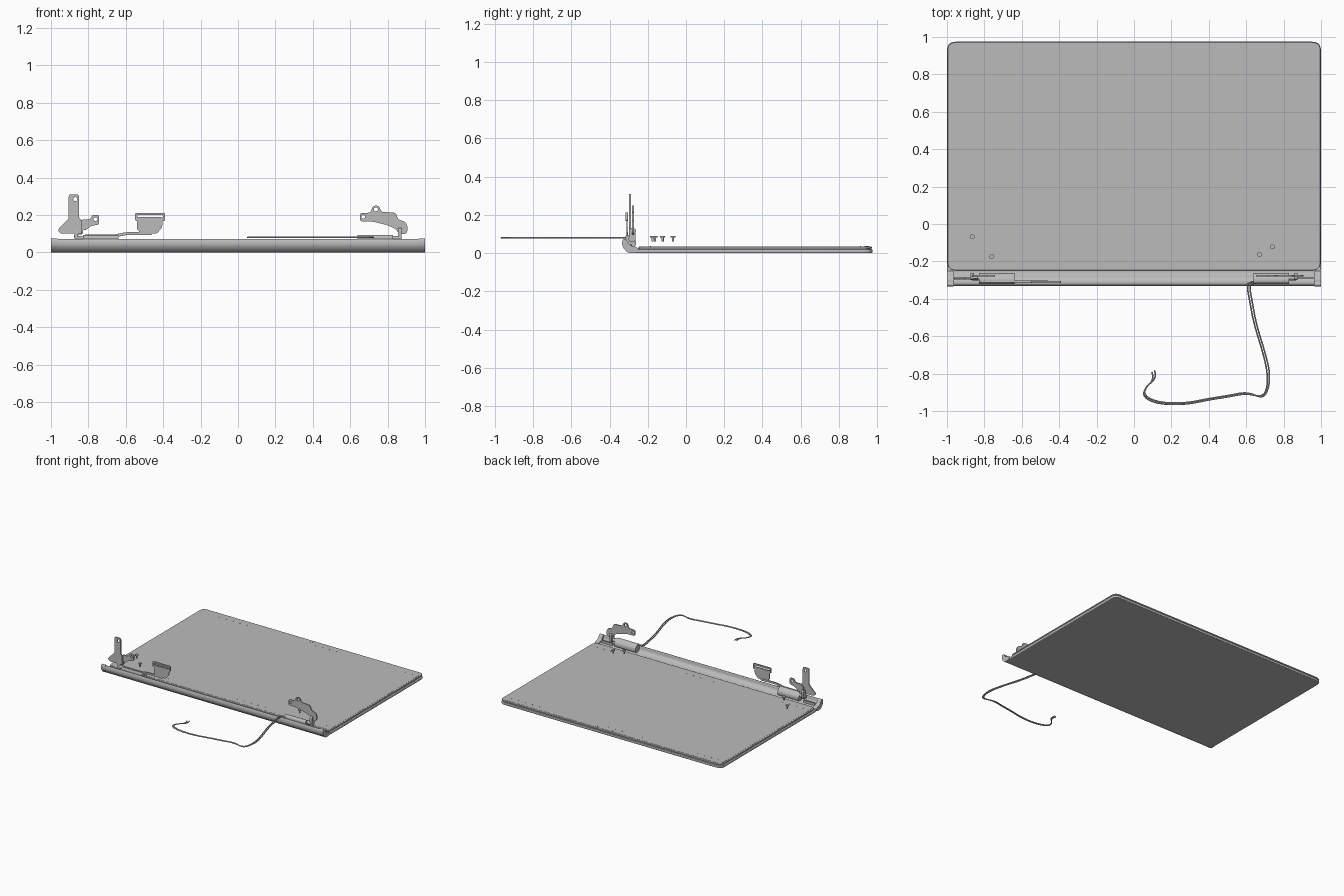
import bpy, math
from mathutils import Matrix, Vector

cube = bpy.data.objects.get("Cube")
if cube:
    bpy.data.objects.remove(cube)


def material(name, value):
    m = bpy.data.materials.new(name)
    m.use_nodes = True
    col = (value, value, value, 1)
    m.diffuse_color = col
    m.node_tree.nodes["Principled BSDF"].inputs["Base Color"].default_value = col
    return m


GREY = material("satin grey", 0.5)

# Local x, y, depth directions for each facing
FACING = {
    "up": Matrix.Identity(3),
    "front": Matrix(((1, 0, 0), (0, 0, -1), (0, 1, 0))),
    "side": Matrix(((0, 0, 1), (1, 0, 0), (0, 1, 0))),
}


def finish(curve, name, matrix):
    """Turn a curve into a mesh object with the grey finish."""
    tmp = bpy.data.objects.new(name, curve)
    bpy.context.collection.objects.link(tmp)
    tmp.matrix_world = matrix
    bpy.context.view_layer.update()
    mesh = bpy.data.meshes.new_from_object(tmp.evaluated_get(bpy.context.evaluated_depsgraph_get()))
    bpy.data.objects.remove(tmp)
    mesh.name = name
    mesh.materials.clear()
    mesh.materials.append(GREY)
    ob = bpy.data.objects.new(name, mesh)
    ob.matrix_world = matrix
    bpy.context.collection.objects.link(ob)
    bpy.context.view_layer.objects.active = ob
    for o in bpy.context.selected_objects:
        o.select_set(False)
    ob.select_set(True)
    bpy.ops.object.shade_smooth_by_angle(angle=math.radians(35))
    return ob


def slab(name, outlines, facing, lo, hi, bevel=0):
    """Extrude closed outlines (the later ones are holes) from lo to hi."""
    c = bpy.data.curves.new(name, "CURVE")
    c.dimensions, c.fill_mode = "2D", "BOTH"
    c.extrude = (hi - lo) / 2 - bevel
    c.bevel_depth, c.bevel_resolution, c.offset = bevel, 2, -bevel
    for pts in outlines:
        s = c.splines.new("POLY")
        s.points.add(len(pts) - 1)
        for p, q in zip(s.points, pts):
            p.co = (q[0], q[1], 0, 1)
        s.use_cyclic_u = True
    rot = FACING[facing]
    depth = -(lo + hi) / 2 if facing == "front" else (lo + hi) / 2
    return finish(c, name, Matrix.Translation(rot @ Vector((0, 0, depth))) @ rot.to_4x4())


def circle(x, y, r, n=20):
    return [(x + r * math.cos(i * math.tau / n), y + r * math.sin(i * math.tau / n)) for i in range(n)]


def rounded(pts, r, n=5):
    """Round every corner of a polygon."""
    out = []
    for i, p in enumerate(pts):
        p, a, b = Vector(p), Vector(pts[i - 1]), Vector(pts[(i + 1) % len(pts)])
        s = p + (a - p).normalized() * min(r, (a - p).length * 0.48)
        e = p + (b - p).normalized() * min(r, (b - p).length * 0.48)
        for k in range(n + 1):
            t = k / n
            out.append(s * (1 - t) ** 2 + p * 2 * t * (1 - t) + e * t * t)
    return out


def rect(x0, x1, y0, y1, r):
    return rounded([(x0, y0), (x1, y0), (x1, y1), (x0, y1)], r)


def tube(name, pts, r):
    c = bpy.data.curves.new(name, "CURVE")
    c.dimensions, c.bevel_depth, c.bevel_resolution = "3D", r, 2
    s = c.splines.new("NURBS")
    s.points.add(len(pts) - 1)
    for p, q in zip(s.points, pts):
        p.co = (*q, 1)
    s.order_u, s.use_endpoint_u, s.resolution_u = 3, True, 6
    c.use_fill_caps = True
    return finish(c, name, Matrix.Identity(4))


# Lid shell, bezel and screen
slab("back_cover", [rect(-1, 1, -0.28, 0.975, 0.05)], "up", 0, 0.02, 0.005)
slab("inner_frame", [rect(-0.99, 0.99, -0.26, 0.966, 0.045)], "up", 0.018, 0.024)
slab("bezel", [rect(-0.997, 0.997, -0.248, 0.972, 0.045)], "up", 0.023, 0.034, 0.003)
slab("screen", [rect(-0.985, 0.985, -0.235, 0.96, 0.035)], "up", 0.03, 0.035)

# Camera, sensors and rows of tiny pads
for name, x, r in (("camera", 0, 0.011), ("sensor", 0.055, 0.004), ("microphone", 0.135, 0.004)):
    slab(name, [circle(x, 0.945, r)], "up", 0.03, 0.037)
for y in (-0.185, 0.912):
    for i in range(-15, 16):
        slab("pad", [circle(i * 0.062, y, 0.003, 8)], "up", 0.03, 0.036)

# Hinge cover: curved trough along the front edge, with end caps
trough = rounded([(-0.25, 0), (-0.305, 0), (-0.334, 0.035), (-0.33, 0.072), (-0.318, 0.072),
                  (-0.315, 0.045), (-0.295, 0.028), (-0.25, 0.02)], 0.02)
slab("hinge_cover", [trough], "side", -0.965, 0.965)
cap = rounded([(-0.25, 0), (-0.305, 0), (-0.335, 0.035), (-0.333, 0.074), (-0.312, 0.074),
               (-0.295, 0.04), (-0.25, 0.03)], 0.018)
for side, x in (("right", -0.983), ("left", 0.983)):
    slab(side + "_end_cap", [cap], "side", x - 0.017, x + 0.017)

# Hinge barrels and their mounts
for side, s in (("right", -1), ("left", 1)):
    a, b = sorted((s * 0.64, s * 0.83))
    barrel = rounded([(-0.318, 0.05), (-0.318, 0.092), (-0.29, 0.095), (-0.262, 0.07), (-0.262, 0.035), (-0.3, 0.03)], 0.014)
    slab(side + "_hinge_barrel", [barrel], "side", a, b)
    a, b = sorted((s * 0.83, s * 0.865))
    slab(side + "_hinge_pin", [circle(-0.287, 0.075, 0.014)], "side", a, b)
    a, b = sorted((s * 0.855, s * 0.875))
    slab(side + "_hinge_tab", [rounded([(-0.3, 0.06), (-0.265, 0.06), (-0.262, 0.13), (-0.298, 0.13)], 0.012)], "side", a, b)
    a, b = sorted((s * 0.86, s * 0.96))
    slab(side + "_hinge_leaf", [rect(a, b, -0.295, -0.283, 0.003)], "up", 0.02, 0.045)

# Right hinge bracket: upright strap, foot and arm
strap = [(-0.905, 0.31), (-0.85, 0.31), (-0.85, 0.185), (-0.835, 0.17), (-0.835, 0.1), (-0.95, 0.1),
         (-0.965, 0.12), (-0.905, 0.18)]
slab("right_bracket_strap", [rounded(strap, 0.012), circle(-0.87, 0.285, 0.011)], "front", -0.298, -0.288)
arm = [(-0.865, 0.095), (-0.865, 0.155), (-0.84, 0.175), (-0.79, 0.175), (-0.78, 0.2), (-0.742, 0.2),
       (-0.742, 0.15), (-0.79, 0.14), (-0.81, 0.12), (-0.83, 0.12), (-0.83, 0.095)]
slab("right_bracket_arm", [rounded(arm, 0.012), circle(-0.762, 0.178, 0.01)], "front", -0.282, -0.272)
slab("right_bracket_bridge", [rect(-0.863, -0.835, -0.296, -0.274, 0.003)], "up", 0.1, 0.125)

# Left hinge bracket: hooked plate with an eyelet
hook = [(0.652, 0.165), (0.652, 0.212), (0.71, 0.212), (0.72, 0.25), (0.755, 0.25), (0.765, 0.217),
        (0.845, 0.212), (0.855, 0.175), (0.895, 0.165), (0.91, 0.13), (0.9, 0.098), (0.86, 0.098),
        (0.845, 0.125), (0.8, 0.145), (0.72, 0.165)]
slab("left_bracket", [rounded(hook, 0.016), circle(0.737, 0.23, 0.011), circle(0.67, 0.19, 0.01)],
     "front", -0.282, -0.272)

# Display ribbon and connector
ribbon = [(-0.82, 0.082), (-0.82, 0.096), (-0.66, 0.096), (-0.6, 0.108), (-0.46, 0.108), (-0.46, 0.092),
          (-0.59, 0.094), (-0.65, 0.082)]
slab("display_ribbon", [rounded(ribbon, 0.01)], "front", -0.312, -0.302)
plug = [(-0.54, 0.17), (-0.54, 0.19), (-0.405, 0.19), (-0.405, 0.135), (-0.435, 0.1), (-0.52, 0.1), (-0.54, 0.125)]
slab("connector_flap", [rounded(plug, 0.01)], "front", -0.312, -0.305)
slab("connector_clip", [rect(-0.55, -0.39, 0.168, 0.212, 0.01), rect(-0.538, -0.402, 0.186, 0.2, 0.004)],
     "front", -0.316, -0.304)

# Loose mounting screws
for x, y in ((-0.865, -0.068), (-0.76, -0.175), (0.74, -0.122), (0.67, -0.162)):
    slab("screw_head", [circle(x, y, 0.013)], "up", 0.082, 0.09)
    slab("screw_shank", [circle(x, y, 0.006, 12)], "up", 0.06, 0.083)

# Antenna wires trailing from the left hinge
path = [(0.66, -0.305), (0.61, -0.31), (0.605, -0.34), (0.62, -0.42), (0.64, -0.53), (0.69, -0.69), (0.715, -0.8), (0.71, -0.89),
        (0.68, -0.925), (0.6, -0.905), (0.5, -0.925), (0.4, -0.94), (0.28, -0.965), (0.14, -0.965),
        (0.05, -0.93), (0.055, -0.88), (0.11, -0.83), (0.095, -0.79)]
tube("antenna_wire_a", [(x, y, 0.08) for x, y in path], 0.004)
tube("antenna_wire_b", [(x + (0.014 if y > -0.88 else 0.005), y - 0.007 if x > 0.6 else y + 0.008, 0.08) for x, y in path], 0.004)
